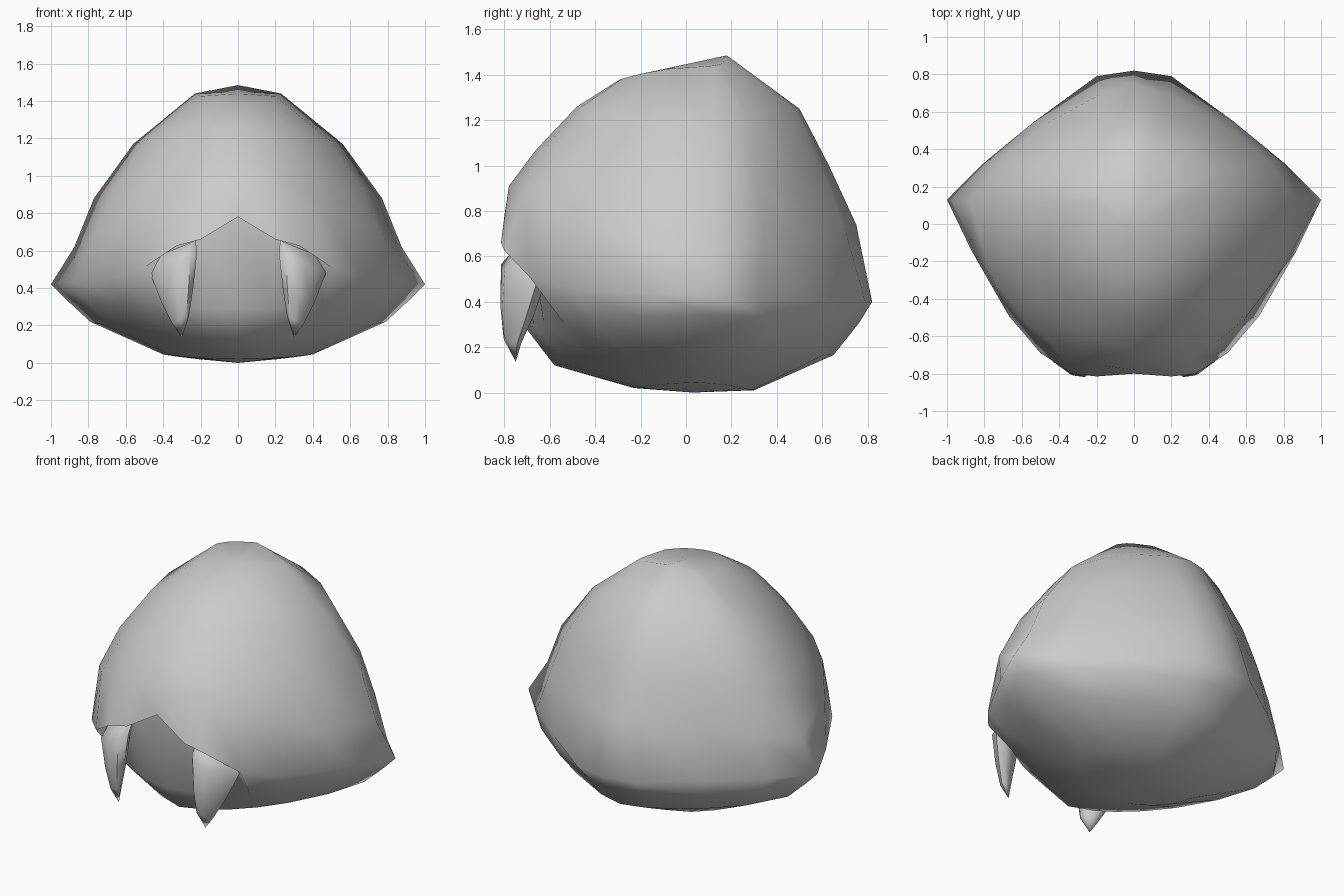
import bpy, bmesh, math

if "Cube" in bpy.data.objects:
    bpy.data.objects.remove(bpy.data.objects["Cube"])

# Half outline of the cheek ring: x, y
CHEEK = [(0, -.80), (.2, -.815), (.33, -.80), (.5, -.69), (.67, -.49), (.87, -.14),
         (1, .13), (.81, .32), (.53, .55), (.2, .79), (0, .82)]
LIP_Z = [.78, .66, .625, .51, .455, .435, .42, .415, .41, .40, .40]
LIP_DEPTH = [.10, .12, .12] + [0] * 8                 # step back under the lip


def ring(w, ys, zs, yf, zf, yb, zb, pf, pb, back_power=2):
    """Half ring: superelliptic front (pf) and back (pb) around the side point."""
    pts = []
    for i, (x, _) in enumerate(CHEEK):
        ye, ze, p, q = (yf, zf, pf, 2) if i < 7 else (yb, zb, pb, back_power)
        depth = max(0, 1 - x ** p) ** (1 / p)
        pts.append((x * w, ys + (ye - ys) * depth, zs + (ze - zs) * (1 - x ** q)))
    return pts


def finish(name, bm, angle):
    bmesh.ops.remove_doubles(bm, verts=bm.verts, dist=.002)
    bmesh.ops.recalc_face_normals(bm, faces=bm.faces)
    me = bpy.data.meshes.new(name)
    bm.to_mesh(me)
    bm.free()
    ob = bpy.data.objects.new(name, me)
    bpy.context.collection.objects.link(ob)
    bpy.ops.object.select_all(action='DESELECT')
    ob.select_set(True)
    bpy.context.view_layer.objects.active = ob
    bpy.ops.object.shade_smooth_by_angle(angle=math.radians(angle))
    return ob


def loft(bm, rings, top, bottom):
    """Bridge closed rings and close the ends with fans."""
    rows = [[bm.verts.new(p) for p in r] for r in rings]
    n = len(rows[0])
    for a, b in zip(rows, rows[1:]):
        for i in range(n):
            j = (i + 1) % n
            bm.faces.new((a[i], a[j], b[j], b[i]))
    for row, tip in ((rows[0], top), (rows[-1], bottom)):
        v = bm.verts.new(tip)
        for i in range(n):
            bm.faces.new((row[i], row[(i + 1) % n], v))


# Head: stacked rings from crown to base
lip = [(x, y, z) for (x, y), z in zip(CHEEK, LIP_Z)]
under = [(x, y + d, z + .2 * d) for (x, y, z), d in zip(lip, LIP_DEPTH)]
halves = [
    ring(.23, .12, 1.44, -.29, 1.38, .18, 1.485, 2, 2, 1),
    ring(.56, .12, 1.17, -.48, 1.26, .50, 1.25, 1.85, 1.5),
    ring(.77, .13, .88, -.66, 1.07, .63, 1.0, 1.8, 1.4),
    ring(.875, .12, .62, -.78, .91, .75, .74, 1.85, 1.35),
    lip,
    under,
    ring(.92, .13, .34, -.71, .29, .765, .31, 1.65, 1.4),
    ring(.79, .12, .22, -.58, .12, .65, .165, 1.4, 1.4),
    ring(.40, .05, .045, -.23, .02, .30, .01, 1.8, 1.8),
]
bm = bmesh.new()
loft(bm, [h + [(-x, y, z) for x, y, z in h[-2:0:-1]] for h in halves],
     (0, -.03, 1.44), (0, .03, 0))
finish("head", bm, 75)

# Fangs: tapered, curved cones slanted to follow the lip
SECTIONS = [(.335, -.67, .61, .11, .06), (.345, -.715, .53, .125, .085),
            (.325, -.745, .36, .085, .065), (.308, -.765, .23, .045, .035)]
for side, name in ((1, "fang_right"), (-1, "fang_left")):
    rings = []
    for cx, cy, cz, rx, ry in SECTIONS:
        r = []
        for i in range(8):
            a = i * math.tau / 8
            dx = rx * math.cos(a)
            r.append((side * (cx + dx), cy + ry * math.sin(a) + .45 * dx, cz - .4 * dx))
        rings.append(r)
    bm = bmesh.new()
    loft(bm, rings, (side * .335, -.67, .61), (side * .30, -.75, .135))
    finish(name, bm, 60)
